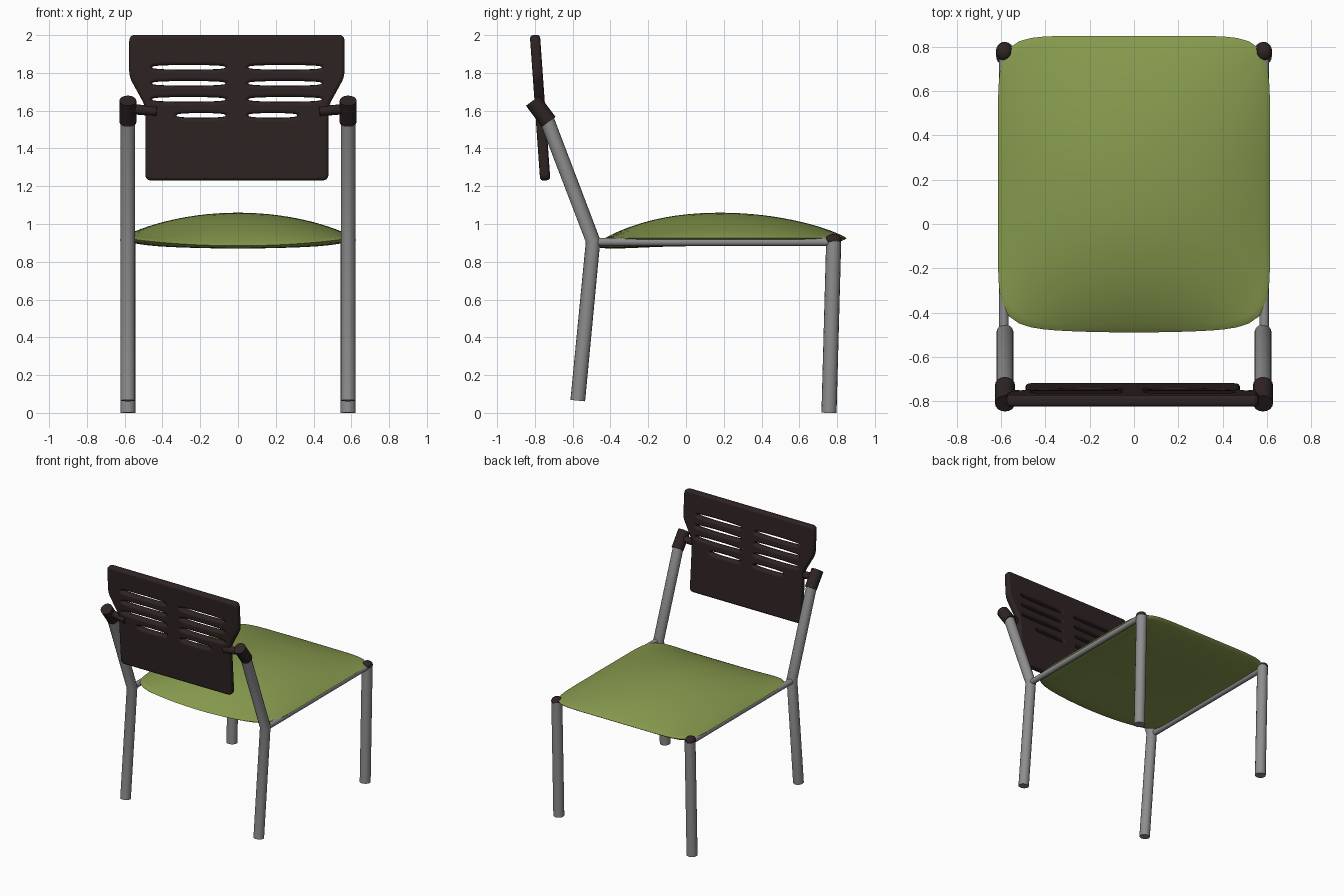
import bpy, bmesh, math
from mathutils import Vector

if "Cube" in bpy.data.objects:
    bpy.data.objects.remove(bpy.data.objects["Cube"])


def material(name, col):
    m = bpy.data.materials.new(name)
    m.diffuse_color = (*col, 1)
    m.use_nodes = True
    m.node_tree.nodes["Principled BSDF"].inputs["Base Color"].default_value = m.diffuse_color
    return m


GREEN = material("olive green fabric", (0.24, 0.32, 0.075))
GREY = material("grey metal", (0.27, 0.27, 0.27))
DARK = material("dark brown plastic", (0.028, 0.017, 0.017))


def finish(ob, mat, angle=40):
    ob.data.materials.clear()
    ob.data.materials.append(mat)
    bpy.ops.object.select_all(action='DESELECT')
    ob.select_set(True)
    bpy.context.view_layer.objects.active = ob
    if ob.type == 'CURVE':
        bpy.ops.object.convert(target='MESH')
        ob = bpy.context.object
    bpy.ops.object.shade_smooth_by_angle(angle=math.radians(angle))
    return ob


def add_spline(cu, pts, cyclic):
    sp = cu.splines.new('POLY')
    sp.points.add(len(pts) - 1)
    for p, co in zip(sp.points, pts):
        p.co = (*co, 1)
    sp.use_cyclic_u = cyclic


def new_curve(name, dims):
    cu = bpy.data.curves.new(name, 'CURVE')
    cu.dimensions = dims
    ob = bpy.data.objects.new(name, cu)
    bpy.context.collection.objects.link(ob)
    return ob, cu


def tube(name, pts, r, mat):
    ob, cu = new_curve(name, '3D')
    cu.bevel_depth = r
    cu.bevel_resolution = 6
    cu.use_fill_caps = True
    add_spline(cu, pts, False)
    return finish(ob, mat)


def rounded(poly, r, n=6):
    """Polygon with its corners rounded."""
    out = []
    for i, c in enumerate(poly):
        c = Vector(c)
        a = c + (Vector(poly[i - 1]) - c).normalized() * r
        b = c + (Vector(poly[(i + 1) % len(poly)]) - c).normalized() * r
        for k in range(n + 1):
            t = k / n
            p = a * (1 - t) ** 2 + c * 2 * t * (1 - t) + b * t * t
            out.append((p.x, p.y, 0))
    return out


# Padded seat: rings of a rounded rectangle, domed above, shallow below
HX, HY, CY, N, R = 0.615, 0.67, 0.18, 96, 16


def seat_point(s, ang, side):
    c, d = math.cos(ang), math.sin(ang)
    k = s / (abs(c) ** 8 + abs(d) ** 8) ** (1 / 8)
    u, v = c * k, d * k
    rim = 0.925 - 0.04 * (1 - u * u) * max(0, -v) ** 3
    if s >= 1:
        z = rim
    elif side > 0:
        z = rim + 0.135 * ((1 - u * u) * (1 - v * v)) ** 0.85
    else:
        z = rim - 0.042 * ((1 - u ** 6) * (1 - v ** 6)) ** 0.7
    y = CY + HY * v + (0.025 * u * u if v < 0 else 0) * abs(v) ** 3
    return (HX * u, y, z)


bm = bmesh.new()
angs = [2 * math.pi * i / N for i in range(N)]
rim_ring = [bm.verts.new(seat_point(1, a, 1)) for a in angs]
for side in (1, -1):
    prev = rim_ring
    for j in range(1, R):
        s = 1 - (j / R) ** 1.5
        ring = [bm.verts.new(seat_point(s, a, side)) for a in angs]
        for i in range(N):
            q = (i + 1) % N
            bm.faces.new((prev[i], prev[q], ring[q], ring[i]))
        prev = ring
    mid = bm.verts.new(seat_point(0, 0, side))
    for i in range(N):
        bm.faces.new((prev[i], prev[(i + 1) % N], mid))
bmesh.ops.recalc_face_normals(bm, faces=bm.faces)
me = bpy.data.meshes.new("seat")
bm.to_mesh(me)
bm.free()
seat = bpy.data.objects.new("seat", me)
bpy.context.collection.objects.link(seat)
finish(seat, GREEN, 60)

# Backrest panel with rounded edges and slots
ob, cu = new_curve("backrest", '2D')
cu.fill_mode = 'BOTH'
cu.extrude = 0.009
cu.bevel_depth = 0.018
cu.bevel_resolution = 3
cu.offset = -0.018
half = [(0.57, 0.387), (0.57, 0.165), (0.485, 0.01), (0.485, -0.385)]
add_spline(cu, rounded(half + [(-x, y) for x, y in reversed(half)], 0.035), True)
for z, w in ((1.83, 0.39), (1.745, 0.39), (1.66, 0.39), (1.575, 0.26)):
    for sx in (1, -1):
        cx = sx * (0.06 + w / 2)
        pts = []
        for i in range(32):
            t = 2 * math.pi * i / 32
            y = math.copysign(abs(math.sin(t)) ** 0.6, math.sin(t))
            pts.append((cx + w / 2 * math.cos(t), z - 1.615 + 0.013 * y, 0))
        add_spline(cu, pts, True)
ob.location = (-0.006, -0.7725, 1.615)
ob.rotation_euler = (math.pi / 2 + 0.0713, 0, 0)
finish(ob, DARK)

for sx, label in ((1, "right"), (-1, "left")):
    x = 0.583 * sx
    # Bent leg that runs up to the backrest
    tube(label + "_bent_leg", [(x, -0.573, 0.065), (x, -0.492, 0.91),
                               (x, -0.74, 1.56)], 0.039, GREY)
    # Straight leg with domed cap
    tube(label + "_straight_leg", [(x, 0.757, 0), (x, 0.782, 0.915)], 0.04, GREY)
    bpy.ops.mesh.primitive_uv_sphere_add(segments=20, ring_count=12, radius=1,
                                         location=(x * 1.005, 0.78, 0.915))
    cap = bpy.context.object
    cap.name = label + "_leg_cap"
    cap.scale = (0.038, 0.043, 0.032)
    finish(cap, DARK)
    # Seat rail
    tube(label + "_seat_rail", [(x * 1.01, -0.49, 0.905),
                                (x * 1.01, 0.78, 0.905)], 0.022, GREY)
    # Clamp and arm holding the backrest
    tube(label + "_clamp", [(x, -0.727, 1.54), (x, -0.811, 1.653)], 0.045, DARK)
    tube(label + "_clamp_arm", [(x, -0.772, 1.61), (0.43 * sx, -0.787, 1.597)],
         0.027, DARK)
